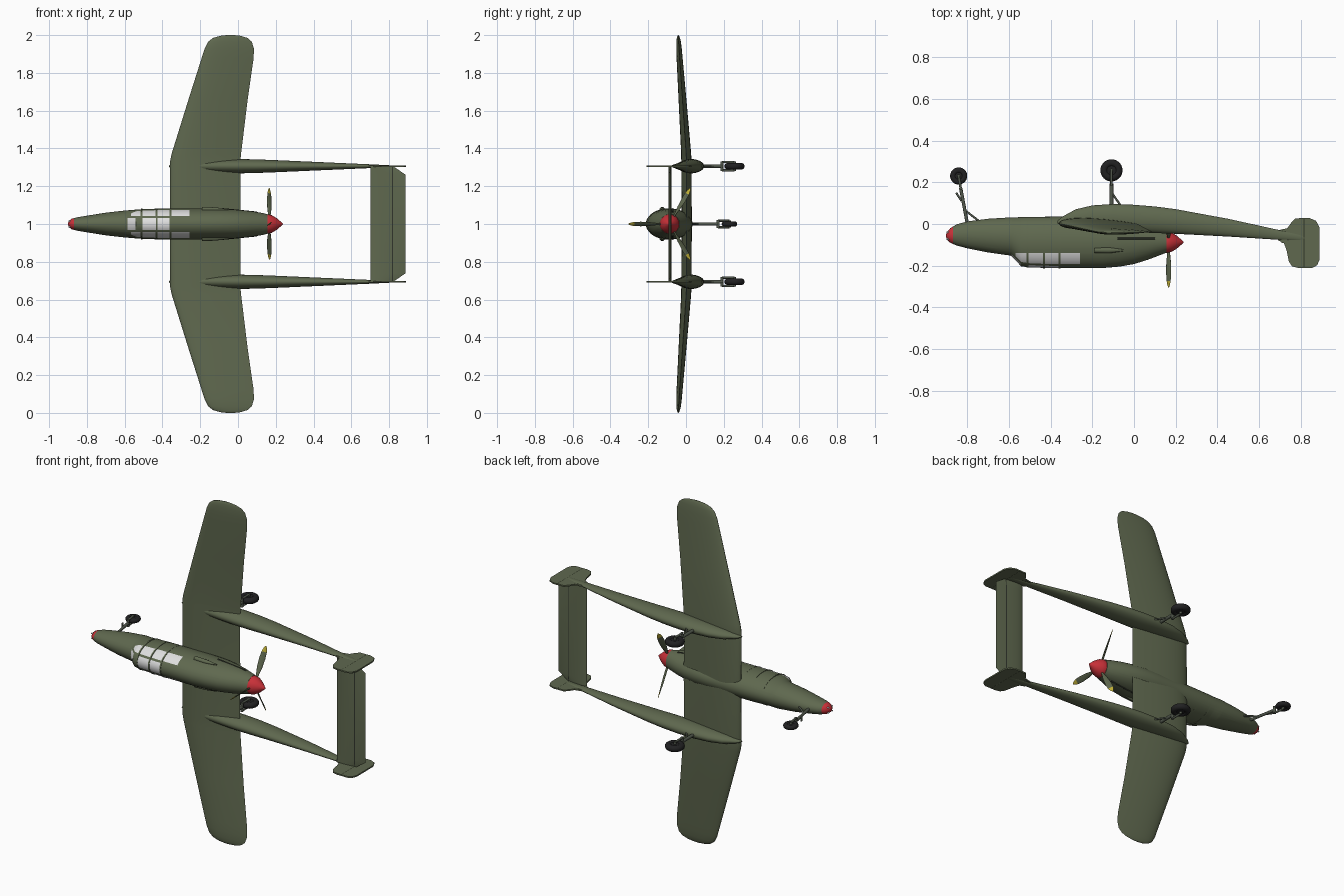
import bpy, bmesh, math
from mathutils import Vector

if "Cube" in bpy.data.objects:
    bpy.data.objects.remove(bpy.data.objects["Cube"])

def mat(name, r, g, b):
    m = bpy.data.materials.new(name)
    m.diffuse_color = (r, g, b, 1)
    m.use_nodes = True
    m.node_tree.nodes["Principled BSDF"].inputs["Base Color"].default_value = m.diffuse_color
    return m

GREEN = mat("olive green", .115, .14, .078)
GLASS = mat("pale glass", .74, .74, .74)
RED = mat("red", .58, .03, .04)
BLACK = mat("tyre black", .015, .015, .016)
STEEL = mat("gear grey green", .085, .10, .075)
YELLOW = mat("yellow", .55, .45, .04)
DARK = mat("dark line", .03, .035, .025)
Z0 = 1.0                        # aircraft centre line; span runs along z, aircraft top is -y

def finish(name, bm, mats, rule=None, angle=35):
    bmesh.ops.recalc_face_normals(bm, faces=bm.faces)
    if rule:
        for f in bm.faces:
            f.material_index = rule(f.calc_center_median())
    me = bpy.data.meshes.new(name)
    bm.to_mesh(me)
    bm.free()
    for m in mats:
        me.materials.append(m)
    ob = bpy.data.objects.new(name, me)
    bpy.context.collection.objects.link(ob)
    bpy.ops.object.select_all(action='DESELECT')
    ob.select_set(True)
    bpy.context.view_layer.objects.active = ob
    bpy.ops.object.shade_smooth_by_angle(angle=math.radians(angle))
    return ob

def loft(name, rings, mats, cuts=(), rule=None, angle=35):
    bm = bmesh.new()
    vs = [[bm.verts.new(p) for p in r] for r in rings]
    n = len(vs[0])
    for a, b in zip(vs, vs[1:]):
        for i in range(n):
            j = (i + 1) % n
            bm.faces.new((a[i], a[j], b[j], b[i]))
    bm.faces.new(vs[0])
    bm.faces.new(vs[-1])
    for axis, pos in cuts:      # clean edges for painted areas
        co, no = Vector(), Vector()
        co[axis], no[axis] = pos, 1
        bmesh.ops.bisect_plane(bm, geom=bm.verts[:] + bm.edges[:] + bm.faces[:],
                               dist=1e-5, plane_co=co, plane_no=no)
    return finish(name, bm, mats, rule, angle)

def oval(x, top, bot, hw, s=0, n=40):
    yc, h = (top + bot) / 2, (bot - top) / 2
    return [(x, yc + h * math.cos(2 * math.pi * k / n),
             Z0 + s + hw * math.sin(2 * math.pi * k / n)) for k in range(n)]

def airfoil(s, le, te, y, t, n=32):
    ring = []
    for k in range(n):
        a = 2 * math.pi * k / n
        u = (1 + math.cos(a)) / 2
        h = 5 * t * (.2969 * math.sqrt(u) - .126 * u - .3516 * u**2 + .2843 * u**3 - .1036 * u**4)
        ring.append((le + (te - le) * u, y + math.copysign(h, math.sin(a)), Z0 + s))
    return ring

def tube(name, a, b, r, m, r2=None, n=16):
    a, b = Vector(a), Vector(b)
    q = (b - a).to_track_quat('Z', 'Y')
    rings = [[p + q @ Vector((rr * math.cos(2 * math.pi * k / n), rr * math.sin(2 * math.pi * k / n), 0))
              for k in range(n)] for p, rr in ((a, r), (b, r if r2 is None else r2))]
    return loft(name, rings, [m])

# fuselage with windows and red nose
body = [(-.9, -.062, -.05, .005), (-.895, -.076, -.036, .017), (-.88, -.09, -.02, .028),
        (-.85, -.103, -.002, .036), (-.8, -.116, .012, .044), (-.7, -.136, .025, .06),
        (-.6, -.15, .031, .071), (-.588, -.153, .031, .072), (-.54, -.203, .033, .076),
        (-.5, -.208, .034, .079), (-.4, -.211, .035, .082), (-.15, -.211, .035, .082),
        (-.07, -.204, .03, .08), (0, -.192, .018, .075), (.07, -.17, -.002, .068),
        (.13, -.147, -.025, .058), (.155, -.138, -.034, .052)]
panes = [(-.567, -.515), (-.505, -.436), (-.426, -.362), (-.352, -.258)]

def body_paint(c):
    s = abs(c.z - Z0)
    if c.x < -.868:
        return 2
    if c.y < -.14:
        if s > .043 and any(a < c.x < b for a, b in panes):
            return 1
        if s < .033 and (-.586 < c.x < -.543 or -.505 < c.x < -.362):
            return 1
    return 0

cuts = [(0, x) for p in panes for x in p] + [(0, -.868), (0, -.586), (0, -.543), (1, -.14)]
cuts += [(2, Z0 + s) for s in (-.043, -.033, .033, .043)]
loft("fuselage", [oval(*b) for b in body], [GREEN, GLASS, RED], cuts, body_paint)

# raised canopy frames
for i, x in enumerate((-.51, -.431, -.357)):
    top = -.2075 if i == 0 else -.211
    ring = [oval(x + d, top - .002, .033, .081 if i == 0 else .083) for d in (-.004, .004)]
    loft(f"canopy_frame_{i+1}", ring, [GREEN])

# nose gun ports
for i, (y, s) in enumerate([(-.072, .014), (-.072, -.014), (-.04, .014), (-.04, -.014)]):
    tube(f"gun_port_{i+1}", (-.898, y, Z0 + s), (-.87, y, Z0 + s), .004, GLASS)

# wing
half = [(0, -.36, .012, .004, .054), (.33, -.36, .012, .002, .054), (.37, -.352, .016, .001, .053),
        (.65, -.265, .05, -.018, .042), (.88, -.192, .083, -.034, .032), (.93, -.176, .084, -.037, .029),
        (.965, -.158, .073, -.039, .024), (.985, -.132, .05, -.04, .017), (.996, -.095, .015, -.041, .009),
        (1.0, -.06, -.02, -.041, .003)]
loft("wing", [airfoil(-s, *r) for s, *r in half[:0:-1]] + [airfoil(s, *r) for s, *r in half], [GREEN])

# tailplane with elevator hinge line
tail = [(-.303, .702, .825), (-.262, .702, .886), (.262, .702, .886), (.303, .702, .825)]
loft("tailplane", [airfoil(s, a, b, -.085, .017) for s, a, b in tail], [GREEN, DARK],
     [(0, .815), (0, .82)], lambda c: int(.815 < c.x < .82))

# parts on both sides: booms, fins, main wheels, scoops
boom = [(-.366, .002, .016, .004), (-.34, -.01, .037, .013), (-.28, -.018, .07, .025),
        (-.2, -.024, .089, .032), (-.1, -.032, .096, .036), (0, -.039, .092, .038),
        (.1, -.043, .084, .036), (.2, -.047, .071, .032), (.45, -.06, .025, .021),
        (.7, -.076, -.03, .01), (.82, -.083, -.052, .004)]
fin = [(.69, -.03), (.735, -.02), (.752, .005), (.772, .027), (.84, .029), (.872, .015), (.888, -.015),
       (.889, -.17), (.878, -.197), (.855, -.21), (.785, -.21), (.757, -.203), (.742, -.18),
       (.732, -.13), (.718, -.09), (.69, -.078)]

def wheel(name, x, y, s, r, w):
    bpy.ops.mesh.primitive_torus_add(location=(x, y, Z0 + s), major_radius=r - w, minor_radius=w,
                                     major_segments=40, minor_segments=16)
    o = bpy.context.object
    o.name = name + "_tyre"
    o.data.materials.append(BLACK)
    bpy.ops.object.shade_smooth()
    tube(name + "_hub", (x, y, Z0 + s - w * .7), (x, y, Z0 + s + w * .7), r - w * 1.5, BLACK, n=28)
    tube(name + "_axle", (x, y, Z0 + s - w * 1.4), (x, y, Z0 + s + w * 1.4), .008, STEEL)

def fork(name, x, y, s, x2, y2, w):
    for d in (-w, w):
        tube(f"{name}_fork_{'a' if d < 0 else 'b'}", (x2, y2, Z0 + s + d), (x, y, Z0 + s + d), .006, STEEL)
    tube(name + "_fork_bridge", (x2, y2, Z0 + s - w - .004), (x2, y2, Z0 + s + w + .004), .008, STEEL)

for side, sg in (("upper", 1), ("lower", -1)):
    s = .306 * sg
    loft(side + "_boom", [oval(*b, s=s) for b in boom], [GREEN])
    loft(side + "_fin", [[(x, y, Z0 + s + d) for x, y in fin] for d in (-.004, .004)], [GREEN])
    tube(side + "_rudder_hinge", (.815, -.205, Z0 + s), (.815, .025, Z0 + s), .005, GREEN, n=8)
    wheel(side + "_main_wheel", -.108, .257, s, .053, .018)
    tube(side + "_main_leg", (-.108, .07, Z0 + s), (-.108, .195, Z0 + s), .009, STEEL)
    fork(side + "_main", -.108, .257, s, -.108, .19, .022)
    tube(side + "_main_brace", (-.062, .085, Z0 + s), (-.106, .15, Z0 + s), .005, STEEL)
    # side intake and exhaust
    scoop = [(-.19, .012, .014), (-.12, .014, .011), (-.05, .004, .003)]
    loft(side + "_intake", [oval(x, -.126 - h, -.126 + h, w, s=.077 * sg, n=16) for x, h, w in scoop],
         [GREEN, DARK], (), lambda c: int(c.x < -.189))
    tube(side + "_exhaust", (-.08, -.07, Z0 + .079 * sg), (.1, -.07, Z0 + .061 * sg), .005, DARK)

# nose gear
wheel("nose_wheel", -.84, .23, 0, .041, .014)
tube("nose_leg", (-.798, .0, Z0), (-.83, .17, Z0), .008, STEEL)
fork("nose", -.84, .23, 0, -.83, .17, .017)
tube("nose_brace", (-.745, .016, Z0), (-.815, .07, Z0), .005, STEEL)
tube("nose_torque_link", (-.826, .11, Z0), (-.852, .15, Z0), .005, STEEL)

# spinner and three-bladed propeller
PY = -.087
cone = [(.145, .05), (.16, .051), (.18, .046), (.205, .031), (.228, .011), (.238, .002)]
loft("spinner", [oval(x, PY - r, PY + r, r) for x, r in cone], [RED])
blade = [(.03, .012, .01, 80), (.06, .016, .009, 65), (.1, .029, .007, 52), (.15, .034, .005, 45),
         (.185, .03, .004, 40), (.205, .02, .003, 38), (.218, .005, .002, 37)]
for i in range(3):
    a = math.radians(120 * i)
    out = Vector((0, -math.cos(a), math.sin(a)))
    tan = Vector((0, math.sin(a), math.cos(a)))
    hub = Vector((.166, PY, Z0))
    rings = []
    for r, ch, th, tw in blade:
        t = math.radians(tw)
        u = tan * math.cos(t) + Vector((math.sin(t), 0, 0))
        v = tan * -math.sin(t) + Vector((math.cos(t), 0, 0))
        rings.append([hub + out * r + u * (ch / 2 * math.cos(k * math.pi / 8))
                      + v * (th / 2 * math.sin(k * math.pi / 8)) for k in range(16)])
    loft(f"propeller_blade_{i+1}", rings, [GREEN, YELLOW], (),
         lambda c: int((c - hub).length > .19), 60)
